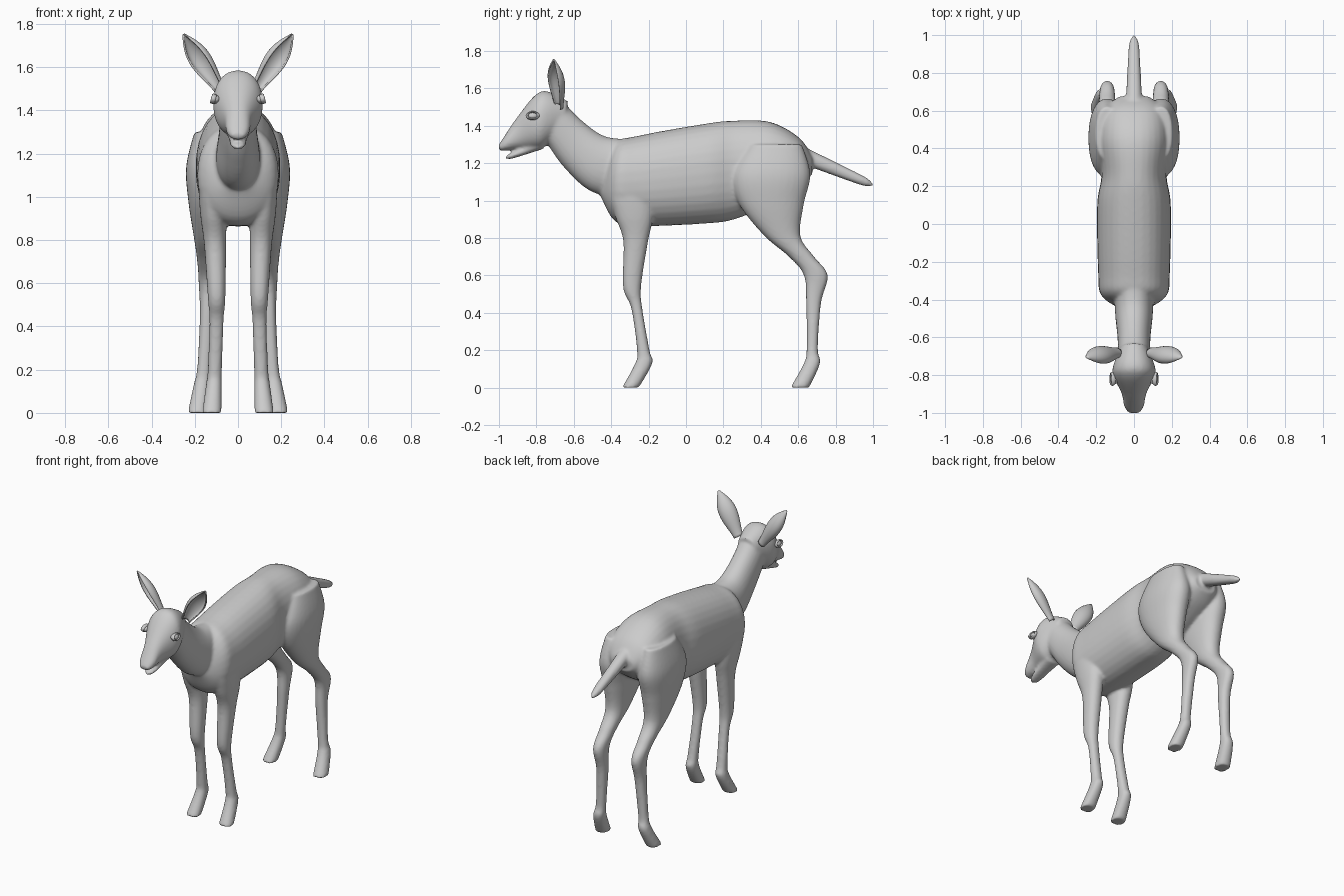
import bpy, bmesh, math
from mathutils import Vector

if "Cube" in bpy.data.objects:
    bpy.data.objects.remove(bpy.data.objects["Cube"])

parts = []


def new_object(name, bm):
    bmesh.ops.recalc_face_normals(bm, faces=bm.faces)
    mesh = bpy.data.meshes.new(name)
    bm.to_mesh(mesh)
    bm.free()
    mesh.shade_smooth()
    ob = bpy.data.objects.new(name, mesh)
    bpy.context.collection.objects.link(ob)
    return ob


def bridge(bm, rings, closed):
    for r, q in zip(rings, rings[1:]):
        for k in range(len(r) if closed else len(r) - 1):
            j = (k + 1) % len(r)
            bm.faces.new((r[k], r[j], q[j], q[k]))


def spline(rows, steps=6):
    """Catmull-Rom interpolation of equal-length rows."""
    pts = [rows[0]] + rows + [rows[-1]]
    out = []
    for i in range(len(rows) - 1):
        for s in range(steps):
            t = s / steps
            out.append([b + ((c - a) * t + (2 * a - 5 * b + 4 * c - d) * t * t
                             + (3 * b - a - 3 * c + d) * t ** 3) / 2
                        for a, b, c, d in zip(*pts[i:i + 4])])
    return out + [rows[-1]]


def loft(name, rows, side=1, n=32, power=2.2):
    """Each row: y, z of one outline edge, y, z of the other, half width, centre x."""
    bm = bmesh.new()
    rings = []

    def curve(v):
        return math.copysign(abs(v) ** (2 / power), v)

    for y1, z1, y2, z2, w, x in spline(rows):
        ring = []
        for k in range(n):
            a = math.tau * k / n
            c, s = curve(math.cos(a)), curve(math.sin(a))
            ring.append(bm.verts.new((side * (x + w * s),
                                      (y1 + y2 + (y1 - y2) * c) / 2,
                                      (z1 + z2 + (z1 - z2) * c) / 2)))
        rings.append(ring)
    bridge(bm, rings, True)
    bm.faces.new(rings[0])
    bm.faces.new(rings[-1])
    parts.append(new_object(name, bm))


def rod(name, start, end, size0, size1):
    """Tapered, round-ended rod in the middle plane; sizes are half width, half depth."""
    a, b = Vector(start), Vector(end)
    d = (b - a).normalized()
    rows = []
    for i in range(11):
        t = i / 10
        c = a.lerp(b, t)
        w, h = Vector(size0).lerp(Vector(size1), t) * math.sqrt(1.1 - t ** 12)
        rows.append((c.x - d.y * h, c.y + d.x * h, c.x + d.y * h, c.y - d.x * h, w, 0))
    loft(name, rows)


# Torso: y, top, bottom, half width
torso = [(-.455, 1.10, 1.02, .06), (-.38, 1.30, .89, .172), (-.25, 1.347, .863, .19),
         (.10, 1.41, .877, .195), (.26, 1.427, .90, .172), (.45, 1.42, .98, .188),
         (.60, 1.34, 1.07, .16), (.675, 1.24, 1.14, .08)]
loft("torso", [(y, t, y, b, w, 0) for y, t, b, w in torso])

# Neck and head: upper edge, lower edge, half width
neck = [(-.28, 1.33, -.32, 1.0, .105), (-.43, 1.342, -.51, 1.05, .10),
        (-.56, 1.43, -.65, 1.175, .087), (-.68, 1.555, -.74, 1.30, .086)]
head = [(-.63, 1.53, -.67, 1.36, .07), (-.74, 1.584, -.76, 1.287, .11),
        (-.81, 1.56, -.80, 1.277, .11), (-.91, 1.435, -.88, 1.277, .066),
        (-.975, 1.338, -.955, 1.268, .052), (-1.003, 1.295, -.995, 1.264, .03)]
loft("neck", [r + (0,) for r in neck])
loft("head", [r + (0,) for r in head])
rod("lower_jaw", (-.77, 1.30), (-.965, 1.227), (.05, .024), (.032, .014))
rod("tail", (.64, 1.235), (1.0, 1.082), (.042, .042), (.025, .022))

# Legs with hooves: z, front y, back y, half width
front_leg = [(1.2, -.36, -.22, .03), (1.05, -.405, -.19, .055), (.92, -.38, -.175, .06),
             (.78, -.335, -.203, .051), (.54, -.337, -.24, .041), (.42, -.292, -.233, .033),
             (.2, -.262, -.195, .033), (.13, -.272, -.18, .037), (0, -.342, -.252, .045)]
hind_leg = [(1.3, .34, .62, .06), (1.14, .25, .665, .098), (.98, .285, .63, .088),
            (.81, .42, .612, .062), (.70, .55, .685, .047), (.60, .63, .758, .04),
            (.45, .642, .722, .035), (.21, .645, .705, .032), (.13, .63, .717, .038),
            (0, .558, .658, .045)]
for side in (1, -1):
    loft("front_leg", [(f, z, b, z, w, .099 + .09 * (z - .5) ** 2)
                       for z, f, b, w in front_leg], side)
    loft("hind_leg", [(f, z, b, z, w, .142 + .046 * max(0, 1 - z / .4) ** 1.5)
                      for z, f, b, w in hind_leg], side)

# Fuse the parts into one smooth skin
bpy.ops.object.select_all(action='DESELECT')
for ob in parts:
    ob.select_set(True)
body = parts[0]
bpy.context.view_layer.objects.active = body
bpy.ops.object.join()
body.name = "body"
remesh = body.modifiers.new("fuse", 'REMESH')
remesh.mode = 'VOXEL'
remesh.voxel_size = .009
remesh.use_smooth_shade = True
relax = body.modifiers.new("relax", 'SMOOTH')
relax.iterations = 8


# Ear: a cupped leaf open to the front
def ear(name, side):
    bm = bmesh.new()
    base, tip = Vector((.085, -.68, 1.50)), Vector((.252, -.707, 1.752))
    axis = (tip - base).normalized()
    u = axis.cross(Vector((.55, -.8, -.2))).normalized()
    f = u.cross(axis)
    rows = []
    for i in range(21):
        t = i / 20
        r = .002 + .022 * (1 - t) + .036 * math.sin(math.pi * t ** 1.3)
        row = []
        for k in range(17):
            a = math.radians(-115 + 230 * k / 16)
            p = base.lerp(tip, t) + u * r * math.sin(a) * 1.1 - f * r * math.cos(a) * .8
            row.append(bm.verts.new((side * p.x, p.y, p.z)))
        rows.append(row)
    bridge(bm, rows, False)
    shell = new_object(name, bm).modifiers.new("thickness", 'SOLIDIFY')
    shell.thickness = .008
    shell.offset = 0


# Eyeball with a raised lid ring
def eye(label, side):
    spot = Vector((side * .104, -.82, 1.452))
    bpy.ops.mesh.primitive_uv_sphere_add(segments=24, ring_count=16, radius=1, location=spot)
    ball = bpy.context.object
    ball.name = label + "_eye"
    ball.scale = (.022, .029, .019)
    bpy.ops.object.shade_smooth()
    bpy.ops.mesh.primitive_torus_add(major_radius=.03, minor_radius=.007,
                                     major_segments=32, minor_segments=10,
                                     location=spot + Vector((side * .01, 0, .002)),
                                     rotation=(0, math.radians(90 - side * 15), 0))
    lid = bpy.context.object
    lid.name = label + "_eyelid"
    lid.scale = (.65, 1, 1.6)
    bpy.ops.object.shade_smooth()


for label, side in (("left", 1), ("right", -1)):
    ear(label + "_ear", side)
    eye(label, side)
